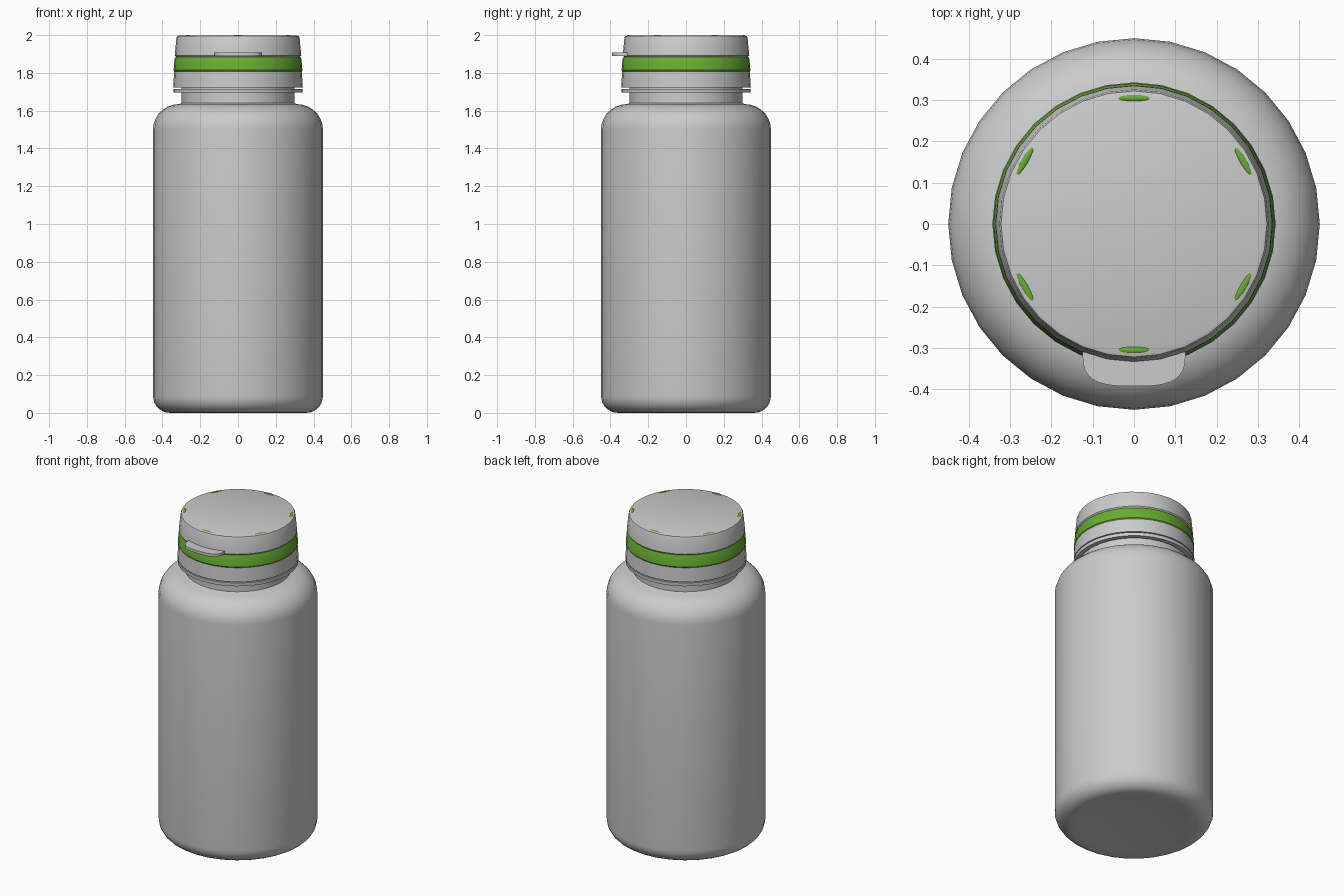
import bpy, bmesh
from math import sin, cos, pi, radians

if "Cube" in bpy.data.objects:
    bpy.data.objects.remove(bpy.data.objects["Cube"])

SIDES = 32


def material(name, color):
    m = bpy.data.materials.new(name)
    m.diffuse_color = color
    m.use_nodes = True
    m.node_tree.nodes["Principled BSDF"].inputs["Base Color"].default_value = m.diffuse_color
    return m


green = material("green_plastic", (0.14, 0.42, 0.03, 1))


def finish(name, bm, mat=None, angle=35):
    bmesh.ops.recalc_face_normals(bm, faces=bm.faces[:])
    me = bpy.data.meshes.new(name)
    bm.to_mesh(me)
    bm.free()
    ob = bpy.data.objects.new(name, me)
    bpy.context.collection.objects.link(ob)
    me.shade_smooth()
    me.set_sharp_from_angle(angle=radians(angle))
    if mat:
        me.materials.append(mat)
    return ob


def lathe(name, profile, mat=None, closed=False):
    """Revolve (radius, height) points around z; radius 0 becomes a pole."""
    bm = bmesh.new()
    rings = []
    for r, z in profile:
        if r == 0:
            rings.append([bm.verts.new((0, 0, z))] * SIDES)
        else:
            rings.append([bm.verts.new((r * cos(2 * pi * i / SIDES), r * sin(2 * pi * i / SIDES), z))
                          for i in range(SIDES)])
    pairs = list(zip(rings, rings[1:]))
    if closed:
        pairs.append((rings[-1], rings[0]))
    for a, b in pairs:
        for i in range(SIDES):
            j = (i + 1) % SIDES
            bm.faces.new(dict.fromkeys((a[i], a[j], b[j], b[i])))
    return finish(name, bm, mat)


def arc(cx, cz, rx, rz, start, end, n=7):
    return [(cx + rx * cos(radians(start + (end - start) * i / n)),
             cz + rz * sin(radians(start + (end - start) * i / n))) for i in range(n + 1)]


# bottle: slightly hollow base, rounded heel, straight wall, round shoulder, neck
lathe("bottle_body",
      [(0, 0.02), (0.20, 0.014), (0.31, 0.004)]
      + arc(0.36, 0.09, 0.09, 0.09, -90, 0)
      + arc(0.31, 1.50, 0.14, 0.135, 0, 90)
      + [(0.298, 1.64), (0.298, 1.84), (0, 1.84)])

# tamper ring below the cap
lathe("tamper_ring",
      [(0.315, 1.695), (0.342, 1.695), (0.343, 1.716), (0.315, 1.716)], closed=True)

# cap skirt
lathe("cap_skirt",
      [(0.310, 1.722), (0.343, 1.722), (0.338, 1.808), (0.310, 1.808)], closed=True)

# coloured band
lathe("cap_band",
      [(0.300, 1.806), (0.336, 1.806), (0.341, 1.814), (0.336, 1.874), (0.331, 1.884),
       (0.300, 1.884)], green, closed=True)

# flip lid
lathe("cap_lid",
      [(0, 1.884), (0.328, 1.884), (0.335, 1.892), (0.326, 1.985), (0.322, 1.994),
       (0.314, 1.997), (0, 1.997)])

# thumb tab at the front of the lid
bm = bmesh.new()
outline = [(-0.125, -0.28)]
for i in range(17):
    t = pi * i / 16
    c, s = cos(t), sin(t)
    outline.append((-0.125 * (1 if c > 0 else -1) * abs(c) ** 0.65,
                    -0.31 - 0.083 * max(s, 0) ** 0.65))
outline.append((0.125, -0.28))
face = bm.faces.new([bm.verts.new((x, y, 1.89)) for x, y in outline])
ext = bmesh.ops.extrude_face_region(bm, geom=[face])
bmesh.ops.translate(bm, vec=(0, 0, 0.017),
                    verts=[v for v in ext["geom"] if isinstance(v, bmesh.types.BMVert)])
finish("lid_tab", bm)

# six lens-shaped marks around the lid top
for k in range(6):
    a = radians(30 + 60 * k)
    bm = bmesh.new()
    bmesh.ops.create_uvsphere(bm, u_segments=24, v_segments=8, radius=1)
    for v in bm.verts:
        v.co = (v.co.x * 0.009, v.co.y * 0.045, v.co.z * 0.006)
    ob = finish(f"lid_mark_{k + 1}", bm, green)
    ob.location = (0.305 * cos(a), 0.305 * sin(a), 1.994)
    ob.rotation_euler.z = a
